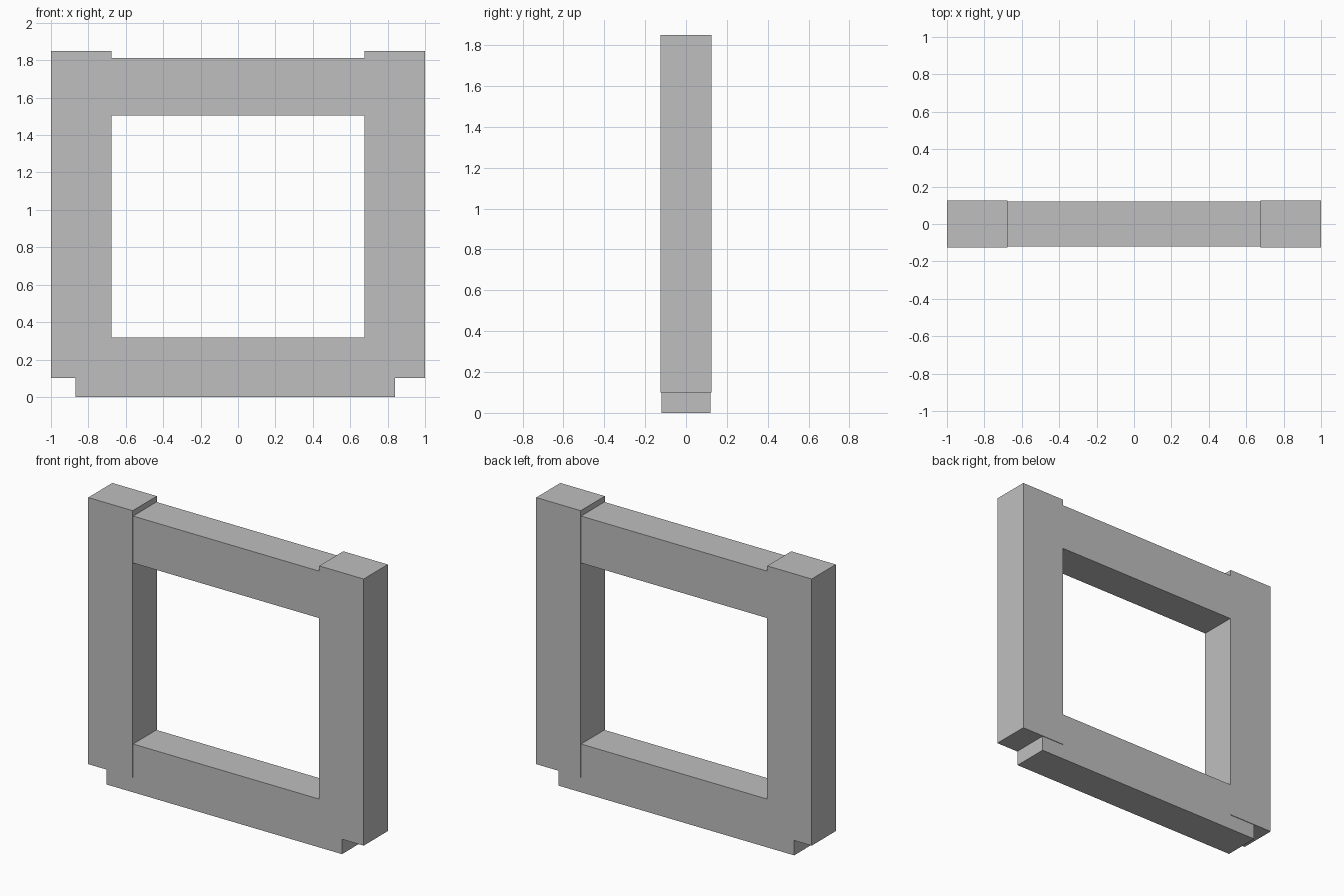
import bpy

cube = bpy.data.objects.get("Cube")
if cube:
    bpy.data.objects.remove(cube, do_unlink=True)

# Single plain grey for the whole frame
grey = bpy.data.materials.new("plain_grey")
grey.use_nodes = True
colour = (0.52, 0.52, 0.52, 1)
grey.diffuse_color = colour
grey.node_tree.nodes["Principled BSDF"].inputs["Base Color"].default_value = colour


def block(name, x, z, depth):
    """Box spanning the x and z ranges, centred on y = 0."""
    bpy.ops.mesh.primitive_cube_add(
        size=1, location=((x[0] + x[1]) / 2, 0, (z[0] + z[1]) / 2))
    obj = bpy.context.object
    obj.name = name
    obj.scale = (x[1] - x[0], depth, z[1] - z[0])
    bpy.ops.object.transform_apply(location=False, rotation=False, scale=True)
    obj.data.materials.append(grey)
    return obj


# Upright posts, slightly deeper than the beams
block("right_post", (-1, -0.677), (0.1, 1.85), 0.25)
block("left_post", (0.677, 1), (0.1, 1.85), 0.25)

# Lintel between the posts, sill running on beneath them
block("top_beam", (-0.68, 0.68), (1.505, 1.813), 0.242)
block("bottom_beam", (-0.87, 0.84), (0, 0.317), 0.242)
